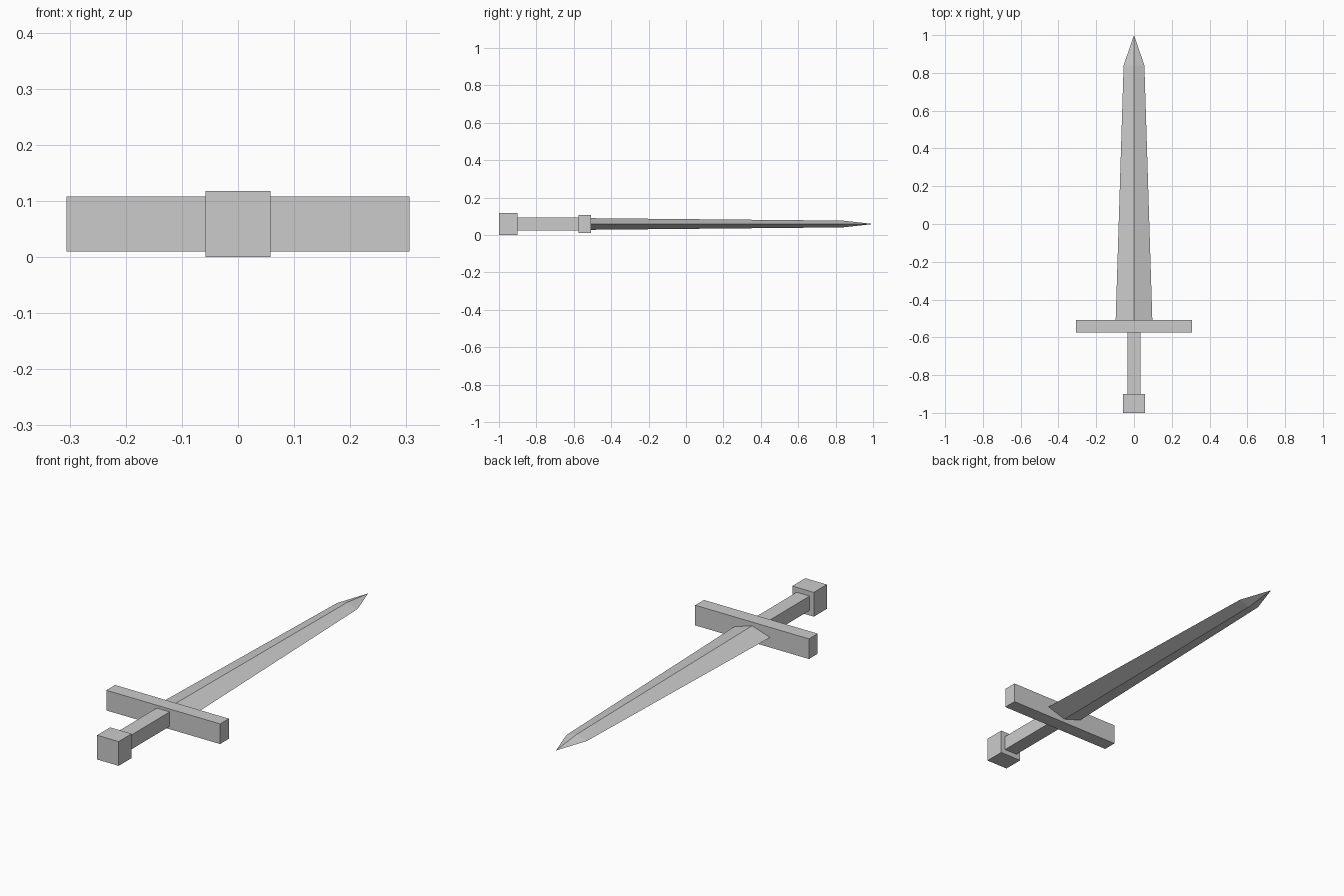
import bpy
import bmesh

if "Cube" in bpy.data.objects:
    bpy.data.objects.remove(bpy.data.objects["Cube"], do_unlink=True)

MID_Z = 0.059  # height of the sword's centre line

# One plain grey for the whole sword
grey = bpy.data.materials.new("plain grey")
grey.use_nodes = True
colour = (0.6, 0.6, 0.6, 1.0)
grey.diffuse_color = colour
grey.node_tree.nodes["Principled BSDF"].inputs["Base Color"].default_value = colour


def add_object(name, bm):
    bmesh.ops.recalc_face_normals(bm, faces=bm.faces)
    mesh = bpy.data.meshes.new(name)
    bm.to_mesh(mesh)
    bm.free()
    mesh.materials.append(grey)
    obj = bpy.data.objects.new(name, mesh)
    bpy.context.collection.objects.link(obj)
    return obj


def box(name, half_x, y0, y1, half_z):
    bm = bmesh.new()
    bmesh.ops.create_cube(bm, size=2)
    for v in bm.verts:
        v.co.x *= half_x
        v.co.y = y0 if v.co.y < 0 else y1
        v.co.z = MID_Z + v.co.z * half_z
    return add_object(name, bm)


# Hilt
box("pommel", 0.058, -1.0, -0.9, 0.059)
box("grip", 0.035, -0.9, -0.575, 0.035)
box("crossguard", 0.306, -0.575, -0.508, 0.049)

# Blade: diamond section, tapering to a point
bm = bmesh.new()
rings = []
for y, w, h in ((-0.508, 0.097, 0.031), (0.84, 0.055, 0.018)):
    corners = ((w, 0), (0, h), (-w, 0), (0, -h))
    rings.append([bm.verts.new((x, y, MID_Z + z)) for x, z in corners])
tip = bm.verts.new((0, 1.0, MID_Z))
base, shoulder = rings
bm.faces.new(base)
for i in range(4):
    j = (i + 1) % 4
    bm.faces.new((base[i], base[j], shoulder[j], shoulder[i]))
    bm.faces.new((shoulder[i], shoulder[j], tip))
add_object("blade", bm)
